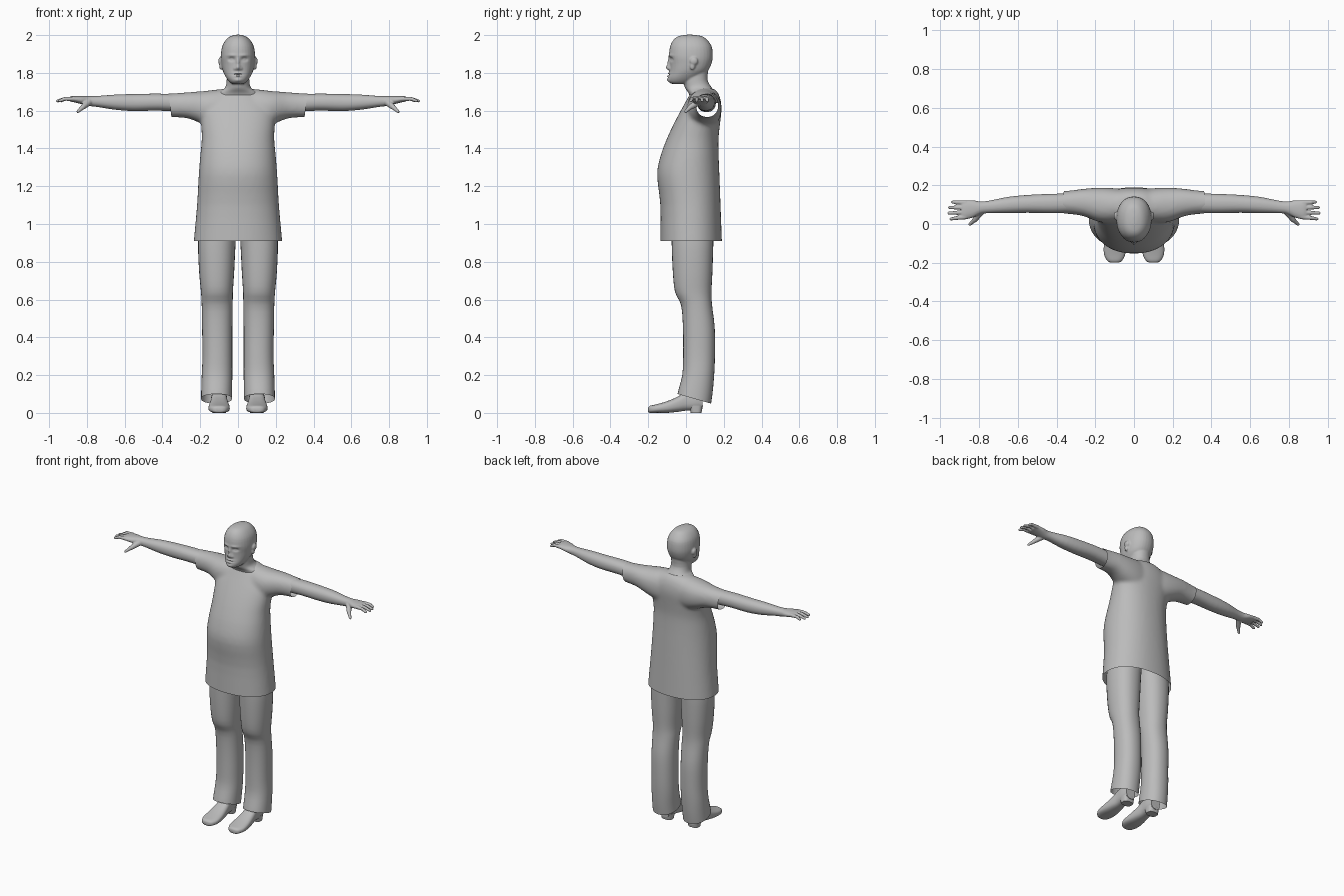
import bpy, bmesh, math
from mathutils import Vector, Matrix

grey = bpy.data.materials.new("plain grey")
grey.diffuse_color = (0.5, 0.5, 0.5, 1)


def spline(p0, p1, p2, p3, t):
    return [0.5 * (2 * b + (c - a) * t + (2 * a - 5 * b + 4 * c - d) * t * t
                   + (3 * b - a - 3 * c + d) * t ** 3)
            for a, b, c, d in zip(p0, p1, p2, p3)]


def loft(bm, axis, rings, s=1, power=2.2, n=32, steps=3):
    """Closed tube along an axis; ring = (position, a0, a1, b0, b1)."""
    path = []
    for i in range(len(rings) - 1):
        quad = [rings[max(i - 1, 0)], rings[i], rings[i + 1],
                rings[min(i + 2, len(rings) - 1)]]
        path += [spline(*quad, k / steps) for k in range(steps)]
    path.append(rings[-1])
    loops = []
    for t, a0, a1, b0, b1 in path:
        loop = []
        for k in range(n):
            c, d = math.cos(k * math.tau / n), math.sin(k * math.tau / n)
            a = (a0 + a1) / 2 + (a1 - a0) / 2 * math.copysign(abs(c) ** (2 / power), c)
            b = (b0 + b1) / 2 + (b1 - b0) / 2 * math.copysign(abs(d) ** (2 / power), d)
            x, y, z = ((t, a, b), (a, t, b), (a, b, t))[axis]
            loop.append(bm.verts.new((s * x, y, z)))
        loops.append(loop)
    for p, q in zip(loops, loops[1:]):
        for k in range(n):
            bm.faces.new((p[k], p[(k + 1) % n], q[(k + 1) % n], q[k]))
    bm.faces.new(loops[0])
    bm.faces.new(loops[-1])


def ball(bm, centre, radii):
    m = Matrix.Translation(centre) @ Matrix.Diagonal((*radii, 1))
    bmesh.ops.create_icosphere(bm, subdivisions=2, radius=1, matrix=m)


def limb(bm, p, q, r0, r1, s):
    for k in range(13):
        c = Vector(p).lerp(Vector(q), k / 12)
        r = r0 + (r1 - r0) * k / 12
        ball(bm, (s * c.x, c.y, c.z), (r, r, r))


def finish(name, bm, voxel=0, smooth=0, cuts=(), dabs=()):
    """Fuse the shells, trim openings, sculpt details and make the object."""
    bmesh.ops.recalc_face_normals(bm, faces=bm.faces)
    me = bpy.data.meshes.new(name)
    bm.to_mesh(me)
    ob = bpy.data.objects.new(name, me)
    bpy.context.collection.objects.link(ob)
    if voxel:
        mod = ob.modifiers.new("fuse", 'REMESH')
        mod.mode, mod.voxel_size = 'VOXEL', voxel
        mod = ob.modifiers.new("relax", 'SMOOTH')
        mod.factor, mod.iterations = 0.5, smooth
        dg = bpy.context.evaluated_depsgraph_get()
        me = bpy.data.meshes.new_from_object(ob.evaluated_get(dg))
        ob.modifiers.clear()
        ob.data = me
    bm.free()
    bm = bmesh.new()
    bm.from_mesh(me)
    for co, no in cuts:
        bmesh.ops.bisect_plane(bm, geom=bm.verts[:] + bm.edges[:] + bm.faces[:],
                               plane_co=co, plane_no=no, clear_inner=True)
    for v in bm.verts:
        if v.co.y < -0.03:
            v.co.y += sum(dy * math.exp(-((abs(v.co.x) - x) / rx) ** 2 - ((v.co.z - z) / rz) ** 2)
                          for x, z, rx, rz, dy in dabs)
    bm.to_mesh(me)
    bm.free()
    me.materials.clear()
    me.materials.append(grey)
    me.polygons.foreach_set("use_smooth", [True] * len(me.polygons))
    me.set_sharp_from_angle(angle=math.radians(50))
    return ob


# head with neck and ears
bm = bmesh.new()
loft(bm, 2, [(1.742, -.03, .03, -.075, .02), (1.752, -.045, .045, -.09, .04),
             (1.775, -.063, .063, -.094, .075), (1.81, -.08, .08, -.086, .115),
             (1.85, -.088, .088, -.085, .135), (1.89, -.091, .091, -.09, .142),
             (1.94, -.084, .084, -.084, .136), (1.975, -.064, .064, -.066, .112),
             (1.994, -.04, .04, -.04, .085), (2.002, -.012, .012, 0, .04)])
loft(bm, 2, [(1.64, -.15, .15, .03, .17), (1.69, -.115, .115, .015, .16),
             (1.72, -.07, .07, -.005, .138), (1.76, -.06, .06, -.015, .115),
             (1.82, -.06, .06, -.02, .118)])
for s in (1, -1):
    ball(bm, (s * .093, .042, 1.862), (.012, .022, .022))
    ball(bm, (s * .09, .034, 1.836), (.010, .014, .022))
finish("head", bm, .005, 4, dabs=[
    (0, 1.828, .014, .014, -.020), (0, 1.855, .009, .022, -.012),   # nose
    (.017, 1.822, .007, .007, -.006),                               # nostrils
    (.034, 1.872, .017, .010, .013), (.034, 1.871, .009, .005, -.006),  # eyes
    (.032, 1.893, .024, .007, -.005),                               # brows
    (0, 1.797, .020, .005, -.009), (0, 1.791, .024, .003, .006),    # mouth
    (0, 1.783, .017, .005, -.008), (0, 1.762, .02, .010, -.008)])   # lip, chin

# shirt: body and short sleeves fused, then opened at hem and cuffs
bm = bmesh.new()
loft(bm, 2, [(.84, -.238, .238, -.135, .192), (.91, -.234, .234, -.136, .19),
             (1.10, -.217, .217, -.136, .183), (1.26, -.208, .208, -.153, .177),
             (1.36, -.200, .200, -.135, .173), (1.45, -.192, .192, -.102, .172),
             (1.53, -.195, .195, -.065, .180), (1.60, -.195, .195, -.028, .188),
             (1.65, -.165, .165, .0, .185), (1.69, -.125, .125, .022, .172),
             (1.718, -.075, .075, .04, .15)], n=48)
for s in (1, -1):
    loft(bm, 0, [(0, .02, .17, 1.50, 1.715), (.10, .005, .185, 1.50, 1.713),
                 (.18, .01, .188, 1.525, 1.704), (.26, .04, .182, 1.558, 1.698),
                 (.34, .052, .172, 1.565, 1.692), (.41, .052, .170, 1.568, 1.688)], s)
finish("shirt", bm, .01, 12, cuts=[
    ((0, 0, .91), (0, 0, 1)),
    ((.36, 0, 1.63), (-1, 0, .12)), ((-.36, 0, 1.63), (1, 0, .12))])

for s, side in ((1, "left"), (-1, "right")):
    # bare arm with hand, fingers and thumb
    bm = bmesh.new()
    loft(bm, 0, [(.28, .06, .158, 1.592, 1.686), (.42, .056, .156, 1.60, 1.690),
                 (.55, .058, .150, 1.598, 1.688), (.65, .056, .140, 1.605, 1.685),
                 (.74, .056, .122, 1.619, 1.678), (.79, .052, .116, 1.625, 1.677),
                 (.83, .034, .122, 1.635, 1.678), (.87, .024, .122, 1.645, 1.678),
                 (.89, .027, .120, 1.649, 1.674)], s)
    for y0, y1, tip in ((.036, .026, .945), (.060, .056, .956),
                        (.085, .085, .953), (.110, .113, .937)):
        mid = (.915, (y0 + y1) / 2, 1.663)
        limb(bm, (.87, y0, 1.662), mid, .0125, .0105, s)
        limb(bm, mid, (tip, y1, 1.652), .0105, .0085, s)
    limb(bm, (.79, .065, 1.645), (.822, .022, 1.618), .02, .014, s)
    limb(bm, (.822, .022, 1.618), (.848, -.002, 1.595), .013, .0085, s)
    finish(side + " arm", bm, .004, 3)

    # trouser leg with a slanted hem
    bm = bmesh.new()
    loft(bm, 2, [(1.03, .0, .195, -.075, .145), (.91, .012, .211, -.076, .145),
                 (.75, .020, .206, -.070, .140), (.64, .027, .196, -.058, .135),
                 (.57, .028, .192, -.026, .138), (.45, .030, .190, -.016, .152),
                 (.30, .030, .188, -.015, .153), (.20, .030, .192, -.020, .149),
                 (.10, .032, .195, -.045, .140), (.0, .032, .196, -.06, .125)], s)
    finish(side + " trouser leg", bm, cuts=[((0, -.045, .10), (0, .05, .175))])

    # shoe upper and heel block
    bm = bmesh.new()
    loft(bm, 1, [(-.200, .082, .118, .006, .028), (-.190, .062, .138, .0, .038),
                 (-.155, .045, .155, .0, .046), (-.10, .045, .155, .0, .062),
                 (-.04, .053, .147, .006, .088), (.0, .058, .142, .012, .115),
                 (.05, .058, .142, .014, .12), (.088, .066, .134, .02, .11)], s, 2.6)
    loft(bm, 2, [(.0, .064, .136, .025, .082), (.04, .06, .14, .015, .09)], s, 3)
    finish(side + " shoe", bm)
